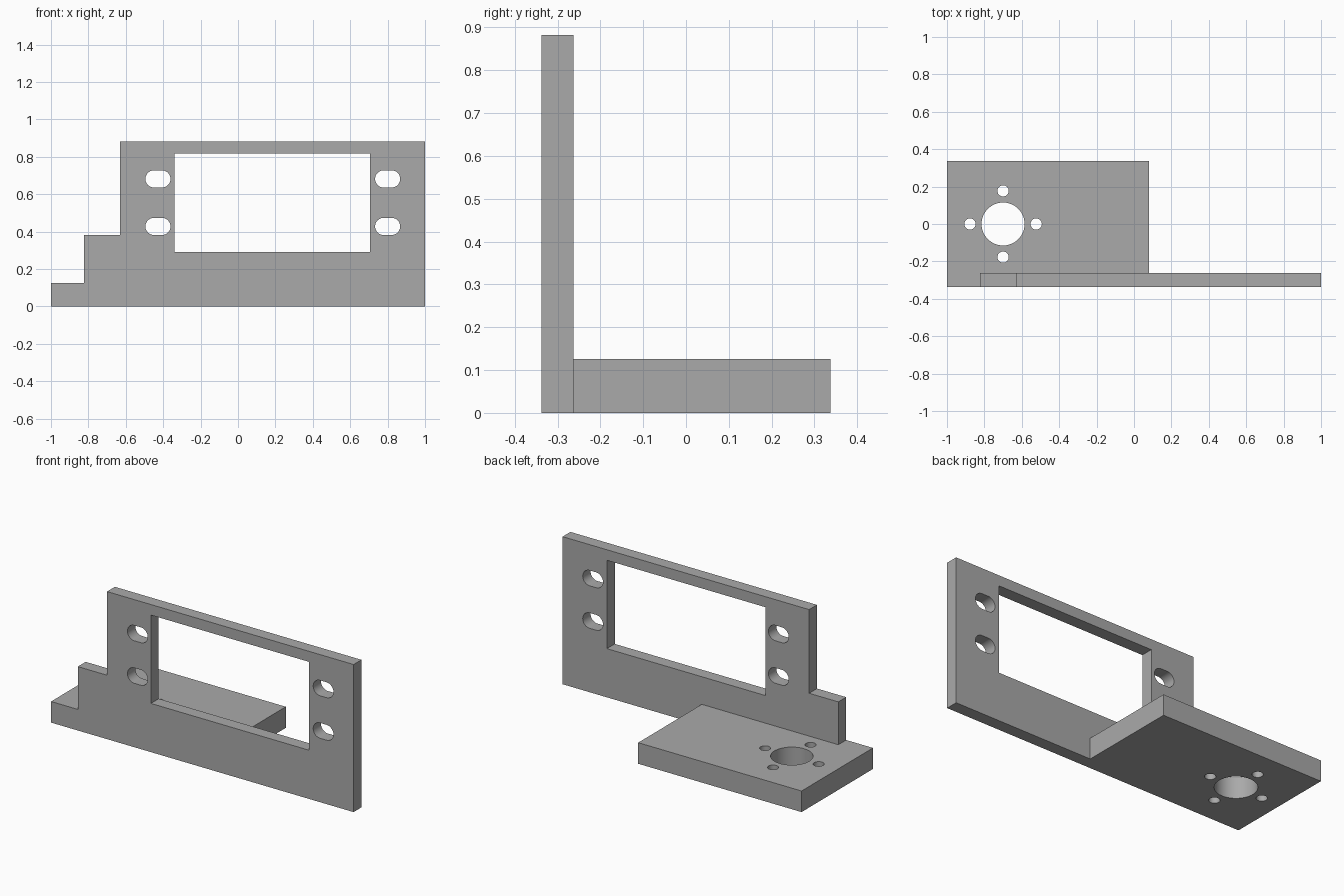
import bpy
import bmesh
from math import cos, sin, pi, radians
from mathutils import Vector

cube = bpy.data.objects.get("Cube")
if cube:
    bpy.data.objects.remove(cube, do_unlink=True)

grey = bpy.data.materials.new("plain grey")
grey.use_nodes = True
colour = (0.4, 0.4, 0.4, 1)
grey.diffuse_color = colour
grey.node_tree.nodes["Principled BSDF"].inputs["Base Color"].default_value = colour


def prism(name, outline, axis, low, high):
    """Extrude a 2D outline along y (outline in x, z) or z (outline in x, y)."""
    bm = bmesh.new()
    place = (lambda a, b: (a, low, b)) if axis == "y" else (lambda a, b: (a, b, low))
    face = bm.faces.new([bm.verts.new(place(a, b)) for a, b in outline])
    result = bmesh.ops.extrude_face_region(bm, geom=[face])
    shift = Vector((0, high - low, 0) if axis == "y" else (0, 0, high - low))
    moved = [v for v in result["geom"] if isinstance(v, bmesh.types.BMVert)]
    bmesh.ops.translate(bm, verts=moved, vec=shift)
    bmesh.ops.recalc_face_normals(bm, faces=bm.faces)
    mesh = bpy.data.meshes.new(name)
    bm.to_mesh(mesh)
    bm.free()
    mesh.materials.append(grey)
    obj = bpy.data.objects.new(name, mesh)
    bpy.context.collection.objects.link(obj)
    return obj


def rect(x0, x1, y0, y1):
    return [(x0, y0), (x1, y0), (x1, y1), (x0, y1)]


def stadium(cx, cy, radius, half_straight=0, steps=24):
    """Circle, or a slot when half_straight is above zero."""
    points = []
    for side, start in ((1, -pi / 2), (-1, pi / 2)):
        count = steps + 1 if half_straight else steps
        for i in range(count):
            a = start + pi * i / steps
            points.append((cx + side * half_straight + radius * cos(a),
                           cy + radius * sin(a)))
    return points


def combine(target, other, operation):
    mod = target.modifiers.new(operation.lower(), "BOOLEAN")
    mod.operation = operation
    mod.solver = "EXACT"
    mod.object = other
    bpy.context.view_layer.objects.active = target
    bpy.ops.object.modifier_apply(modifier=mod.name)
    bpy.data.objects.remove(other, do_unlink=True)


FRONT, INNER, BACK = -0.337, -0.263, 0.337
BASE_TOP, TOP = 0.126, 0.882

# Upright plate with the stepped end
steps = [(-1, 0), (1, 0), (1, TOP), (-0.63, TOP), (-0.63, 0.382),
         (-0.823, 0.382), (-0.823, BASE_TOP), (-1, BASE_TOP)]
bracket = prism("bracket", steps, "y", FRONT, INNER)

# Window and mounting slots
cuts = [rect(-0.34, 0.707, 0.291, 0.819)]
cuts += [stadium(x, z, 0.046, 0.021) for x in (-0.428, 0.8) for z in (0.682, 0.428)]
for outline in cuts:
    combine(bracket, prism("cutter", outline, "y", FRONT - 0.1, INNER + 0.1), "DIFFERENCE")

# Horizontal shelf with a shaft hole and four screw holes
shelf = prism("shelf", rect(-1, 0.08, INNER - 0.03, BACK), "z", 0, BASE_TOP)
hx, ring = -0.7, 0.177
holes = [stadium(hx, 0, 0.115)]
holes += [stadium(hx + ring * cos(i * pi / 2), ring * sin(i * pi / 2), 0.03) for i in range(4)]
for outline in holes:
    combine(shelf, prism("cutter", outline, "z", -0.1, BASE_TOP + 0.1), "DIFFERENCE")

# Join both plates into one solid
combine(bracket, shelf, "UNION")

bpy.ops.object.select_all(action="DESELECT")
bracket.select_set(True)
bpy.context.view_layer.objects.active = bracket
bpy.ops.object.shade_smooth_by_angle(angle=radians(30))
